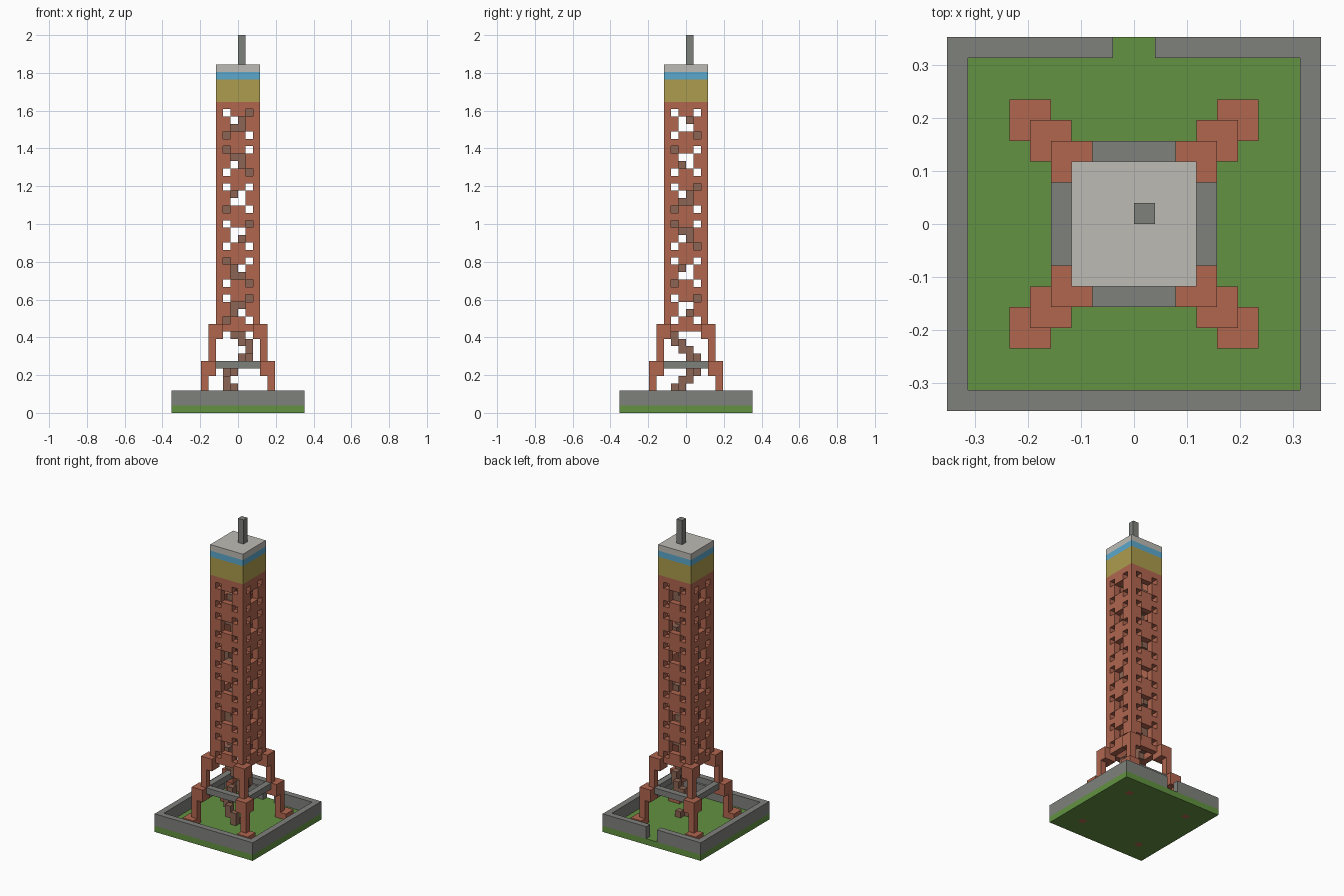
import bpy, bmesh
from itertools import product

if "Cube" in bpy.data.objects:
    bpy.data.objects.remove(bpy.data.objects["Cube"], do_unlink=True)

UNIT = 2 / 51  # edge of one block


def material(name, rgb):
    color = [(c / 255 / 12.92 if c < 11 else ((c / 255 + 0.055) / 1.055) ** 2.4) for c in rgb] + [1]
    mat = bpy.data.materials.new(name)
    mat.diffuse_color = color
    mat.use_nodes = True
    mat.node_tree.nodes["Principled BSDF"].inputs["Base Color"].default_value = color
    return mat


brick = material("brick red", (176, 102, 79))
stone = material("stone grey", (127, 129, 124))
grass = material("grass green", (98, 146, 65))
wood = material("stair brown", (140, 101, 84))
yellow = material("band yellow", (172, 156, 77))
blue = material("band blue", (92, 168, 204))
white = material("roof white", (190, 187, 180))


def block(x, y, z):
    """Set of unit cells inside three half-open ranges."""
    return set(product(range(*x), range(*y), range(*z)))


def build(name, cells, mat):
    """Outer skin of a set of unit cells, merged into flat faces."""
    bm = bmesh.new()
    for cell in cells:
        for axis, side in product(range(3), (0, 1)):
            near = list(cell)
            near[axis] += 2 * side - 1
            if tuple(near) in cells:
                continue
            u, v = (axis + 1) % 3, (axis + 2) % 3
            corners = []
            for du, dv in ((0, 0), (1, 0), (1, 1), (0, 1)):
                p = list(cell)
                p[axis] += side
                p[u] += du
                p[v] += dv
                corners.append(bm.verts.new([c * UNIT for c in p]))
            bm.faces.new(corners if side else corners[::-1])
    bmesh.ops.remove_doubles(bm, verts=bm.verts, dist=UNIT / 100)
    mesh = bpy.data.meshes.new(name)
    bm.to_mesh(mesh)
    bm.free()
    mesh.materials.append(mat)
    obj = bpy.data.objects.new(name, mesh)
    bpy.context.collection.objects.link(obj)


def ring(r, z):
    """Square ring one block wide."""
    return block((-r, r), (-r, r), z) - block((1 - r, r - 1), (1 - r, r - 1), z)


# Stepped legs: anchor, foot, two posts and two shoulders, leaning inwards
leg = set()
for lo, hi, z0, z1 in ((-6, -5, 0, 1), (-6, -4, 1, 2), (-5, -4, 2, 5),
                       (-5, -3, 5, 7), (-4, -3, 7, 10), (-4, -2, 10, 12)):
    leg |= block((lo, hi), (lo, hi), (z0, z1))
legs = set()
for sx, sy, label in ((0, 0, "front_right"), (1, 0, "front_left"),
                      (0, 1, "back_right"), (1, 1, "back_left")):
    part = {(-1 - x if sx else x, -1 - y if sy else y, z) for x, y, z in leg}
    build(label + "_leg", part, brick)
    legs |= part

# Lawn and surrounding wall with an entrance at the back
build("lawn", block((-9, 9), (-9, 9), (0, 1)) - legs, grass)
build("boundary_wall", ring(9, (1, 3)) - block((-1, 1), (8, 9), (1, 3)), stone)

# Grey frame tying the legs together
build("leg_frame", ring(4, (6, 7)) - legs, stone)


# Hollow shaft with a cross-shaped lattice repeating every five blocks
def is_opening(cell):
    x, y, z = cell
    along = x if y in (-3, 2) else y
    if z < 12 or z > 40:
        return False
    if z % 5 in (0, 2):
        return along in (-2, 1)
    return z % 5 in (3, 4) and along in (-1, 0)


build("lattice_shaft", {c for c in ring(3, (11, 42)) if not is_opening(c)}, brick)

# Spiral stair, one tread per block of height
treads = ((-1, -2), (-2, -1), (-2, 0), (-1, 1), (0, 1), (1, 0), (1, -1), (0, -2))
stair = set()
for z in range(1, 42):
    x, y = treads[(z - 3) % 8]
    stair |= {(x, y, z), (x, y, max(z - 1, 1))}
build("spiral_stair", stair, wood)

# Top bands, roof and mast
for name, z, mat in (("yellow_band", (42, 45), yellow), ("window_band", (45, 46), blue),
                     ("roof_slab", (46, 47), white)):
    build(name, block((-3, 3), (-3, 3), z), mat)
build("mast", block((0, 1), (0, 1), (47, 51)), stone)
